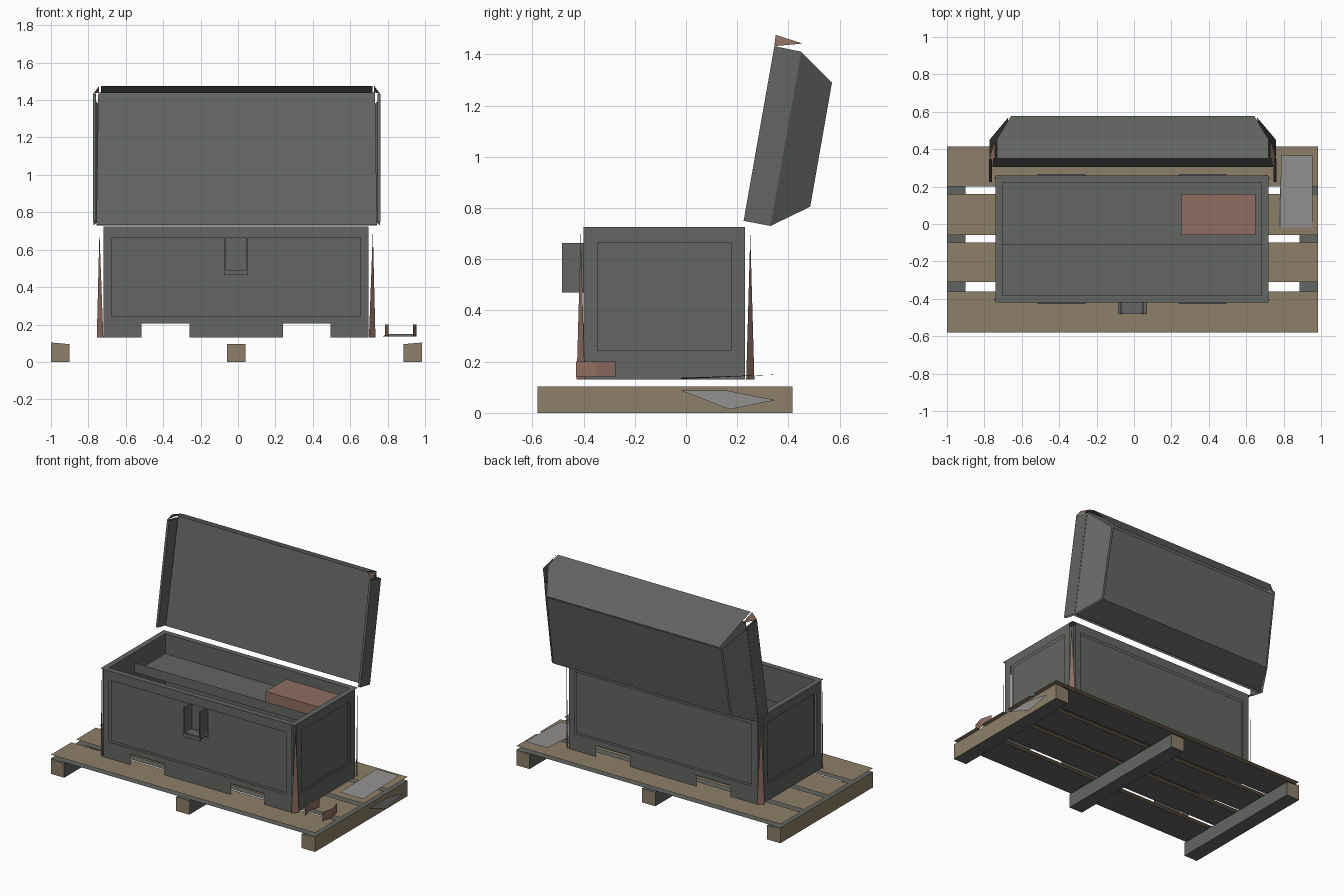
import bpy
from mathutils import Vector

cube = bpy.data.objects.get("Cube")
if cube:
    bpy.data.objects.remove(cube, do_unlink=True)


def material(name, rgb):
    m = bpy.data.materials.new(name)
    m.use_nodes = True
    m.diffuse_color = (*rgb, 1)
    m.node_tree.nodes["Principled BSDF"].inputs["Base Color"].default_value = (*rgb, 1)
    return m


STEEL = material("dark grey green", (0.122, 0.132, 0.122))
WOOD = material("tan wood", (0.27, 0.21, 0.138))
RUST = material("rust", (0.27, 0.155, 0.12))
PALE = material("pale grey", (0.29, 0.285, 0.28))


def part(name, faces, mat):
    """Each face is (points, outward direction); sheets are wound to face outward."""
    verts, polys = [], []
    for pts, out in faces:
        pts = [Vector(p) for p in pts]
        if (pts[1] - pts[0]).cross(pts[2] - pts[0]).dot(Vector(out)) < 0:
            pts.reverse()
        polys.append(range(len(verts), len(verts) + len(pts)))
        verts += pts
    mesh = bpy.data.meshes.new(name)
    mesh.from_pydata(verts, [], [list(p) for p in polys])
    mesh.materials.append(mat)
    obj = bpy.data.objects.new(name, mesh)
    bpy.context.collection.objects.link(obj)
    return obj


def rect(axis, at, u, v, sign=1):
    """Axis-aligned rectangle; u and v are ranges on the other two axes in order."""
    pts = []
    for a, b in ((u[0], v[0]), (u[1], v[0]), (u[1], v[1]), (u[0], v[1])):
        p = [a, b]
        p.insert(axis, at)
        pts.append(p)
    out = [0, 0, 0]
    out[axis] = sign
    return pts, out


def ring(axis, at, outer_u, outer_v, inner_u, inner_v, sign):
    """Flat frame around a rectangular opening."""
    return [rect(axis, at, (outer_u[0], inner_u[0]), outer_v, sign),
            rect(axis, at, (inner_u[1], outer_u[1]), outer_v, sign),
            rect(axis, at, inner_u, (outer_v[0], inner_v[0]), sign),
            rect(axis, at, inner_u, (inner_v[1], outer_v[1]), sign)]


def box(x, y, z):
    return [rect(a, r[i], *[q for k, q in enumerate((x, y, z)) if k != a], 2 * i - 1)
            for a, r in enumerate((x, y, z)) for i in (0, 1)]


CX, CY = -0.01, -0.08


def span(c, half):
    return (c - half, c + half)


# Pallet planks: open upper and lower boards
DECK, UNDER = 0.13, 0.105
for i, y in enumerate(((-0.58, -0.36), (-0.31, -0.10), (-0.06, 0.16), (0.20, 0.415))):
    part(f"plank_top_{i}", [rect(2, DECK, (-1, 0.985), y)], WOOD)
    part(f"plank_underside_{i}", [rect(2, UNDER, (-1, 0.985), y, -1)], STEEL)

# Pallet runners: wooden ends and outer sides, dark elsewhere
for name, x, h0, h1 in (("right", (-1, -0.9), 0.104, 0.095),
                        ("middle", (-0.06, 0.04), 0.095, 0.095),
                        ("left", (0.885, 0.985), 0.095, 0.104)):
    y = (-0.58, 0.415)
    ends = [([(x[0], e, 0), (x[1], e, 0), (x[1], e, h1), (x[0], e, h0)], (0, e, 0)) for e in y]
    sides = [rect(0, x[0], y, (0, h0), -1), rect(0, x[1], y, (0, h1), 1)]
    top = ([(x[0], y[0], h0), (x[1], y[0], h1), (x[1], y[1], h1), (x[0], y[1], h0)], (0, 0, 1))
    dark = [rect(2, 0, x, y, -1), top]
    for s, outer in zip(sides, (name == "right", name == "left")):
        (ends if outer else dark).append(s)
    part(f"runner_{name}_wood", ends, WOOD)
    part(f"runner_{name}_dark", dark, STEEL)

# Chest long walls with feet and a recessed panel
TOP, NOTCH = 0.725, 0.205
panel_x, panel_z, panel_y = span(CX, 0.665), (0.243, 0.663), span(CY - 0.005, 0.26)
for name, s in (("front", -1), ("back", 1)):
    y = CY + s * 0.34
    wall = ring(1, y, span(CX, 0.708), (NOTCH, TOP), panel_x, panel_z, s)
    for foot in ((CX - 0.708, -0.515), (-0.26, 0.24), (0.495, CX + 0.708)):
        wall.append(rect(1, y, foot, (DECK, NOTCH), s))
    part(f"chest_{name}_frame", wall, STEEL)
    part(f"chest_{name}_panel", [rect(1, y - s * 0.02, panel_x, panel_z, s)], STEEL)
    part(f"chest_{name}_lining", [rect(1, CY + s * 0.302, span(CX, 0.692), (0.21, TOP), -s)], STEEL)

# Chest short walls
for name, s in (("right", -1), ("left", 1)):
    x = CX + s * 0.73
    part(f"chest_{name}_frame",
         ring(0, x, span(CY - 0.005, 0.315), (DECK, TOP), panel_y, panel_z, s), STEEL)
    part(f"chest_{name}_panel", [rect(0, x - s * 0.02, panel_y, panel_z, s)], STEEL)
    part(f"chest_{name}_lining", [rect(0, CX + s * 0.692, span(CY, 0.302), (0.21, TOP), -s)], STEEL)

# Rim, floor and fork slot ceilings
part("chest_rim", ring(2, TOP, span(CX, 0.73), span(CY, 0.34), span(CX, 0.692), span(CY, 0.302), 1), STEEL)
part("chest_floor", [rect(2, 0.21, span(CX, 0.692), span(CY, 0.302))], STEEL)
part("fork_slots", [rect(2, NOTCH, x, span(CY, 0.348), -1) for x in ((-0.515, -0.26), (0.24, 0.495))], STEEL)

# Rusty corner slivers
for sx in (-1, 1):
    for sy in (-1, 1):
        pts = [(CX + sx * 0.71, CY + sy * 0.347, DECK), (CX + sx * 0.745, CY + sy * 0.315, DECK),
               (CX + sx * 0.731, CY + sy * 0.331, 0.70)]
        part("corner_sliver", [(pts, (sx, sy, 0))], RUST)

# Inner tray with lip, and a rusty box on it
part("tray", [rect(2, 0.59, span(CX, 0.692), (-0.11, 0.222))], STEEL)
part("tray_lip", [rect(1, -0.11, span(CX, 0.692), (0.59, 0.655), -1)], STEEL)
part("stored_box", box((0.25, 0.65), (-0.06, 0.16), (0.60, 0.695)), RUST)

# Latch holder: two cheeks and a wider bottom
for name, x in (("right", (-0.072, -0.064)), ("left", (0.045, 0.053))):
    part(f"latch_cheek_{name}", box(x, (-0.485, -0.40), (0.47, 0.663)), STEEL)
part("latch_bottom", [([(-0.065, -0.485, 0.492), (0.045, -0.485, 0.492),
                        (0.055, -0.485, 0.465), (-0.075, -0.485, 0.465)], (0, -1, 0)),
                      rect(2, 0.492, (-0.085, 0.07), (-0.48, -0.41)),
                      rect(2, 0.465, (-0.085, 0.07), (-0.48, -0.41), -1)], STEEL)

# Open lid, built on its tilted side profile
LX = -0.007
low_rim, low_mid, low_back = (0.225, 0.75), (0.33, 0.73), (0.485, 0.805)
high_back, high_mid, high_rim = (0.57, 1.29), (0.45, 1.41), (0.345, 1.432)
top_rim, top_mid, top_back = (0.35, 1.476), (0.455, 1.442), (0.578, 1.30)


def at(x, p):
    return (LX + x, *p)


def band(p, hp, q, hq, out):
    """Symmetric strip between two profile points with their half widths."""
    return [at(-hp, p), at(hp, p), at(hq, q), at(-hq, q)], out


part("lid_back", [band(low_back, 0.665, high_back, 0.655, (0, 1, 0))], STEEL)
part("lid_lower_slope", [band(low_mid, 0.75, low_back, 0.665, (0, 0, -1))], STEEL)
part("lid_upper_slope", [band(top_mid, 0.725, top_back, 0.65, (0, 0, 1))], STEEL)
part("lid_front_wall", [band(top_rim, 0.725, top_mid, 0.725, (0, 0, 1))], STEEL)
part("lid_lining", [band((0.305, 0.732), 0.75, (0.425, 1.44), 0.74, (0, -1, 0))], STEEL)
for name, s in (("right", -1), ("left", 1)):
    rim = (low_rim, low_mid, high_mid, high_rim)
    part(f"lid_{name}_wall", [([at(s * 0.768, p) for p in rim], (s, 0, 0)),
                              ([at(s * 0.752, p) for p in rim], (-s, 0, 0)),
                              ([at(s * 0.768, low_rim), at(s * 0.768, high_rim),
                                at(s * 0.752, high_rim), at(s * 0.752, low_rim)], (0, -1, 0))], STEEL)
    part(f"lid_{name}_slope", [([at(s * 0.766, low_mid), at(s * 0.766, high_mid),
                                 at(s * 0.665, high_back), at(s * 0.675, low_back)], (s, 0, 0))], STEEL)
    part(f"lid_{name}_corner_sliver", [([at(s * 0.735, top_rim), at(s * 0.735, top_mid),
                                         at(s * 0.768, high_rim)], (s, 0, 1))], RUST)

# Loose plate on the deck and a scrap hanging on the pallet side
part("loose_plate", [([(0.785, -0.02, 0.137), (0.955, -0.02, 0.137),
                       (0.955, 0.365, 0.15), (0.785, 0.365, 0.15)], (0, 0, 1))], PALE)
part("loose_plate_flange", [([(0.772, -0.02, 0.132), (0.785, -0.02, 0.137),
                              (0.79, 0.365, 0.15)], (0, 0, 1))], STEEL)
part("side_scrap", [([(1, -0.02, 0.087), (1, 0.16, 0.087), (1, 0.35, 0.05), (1, 0.17, 0.014)], (1, 0, 0))], PALE)

# Broken padlock pieces: bent upright strips
for name, s in (("right", -1), ("left", 1)):
    x0, x1 = 0.87 + s * 0.065, 0.87 + s * 0.085
    part(f"bent_strip_{name}", [([(x0, y, 0.14), (x1, -0.35, 0.14), (x1, -0.35, 0.2), (x0, y, 0.2)], (s, 0, 0))
                                for y in (-0.43, -0.275)], RUST)
